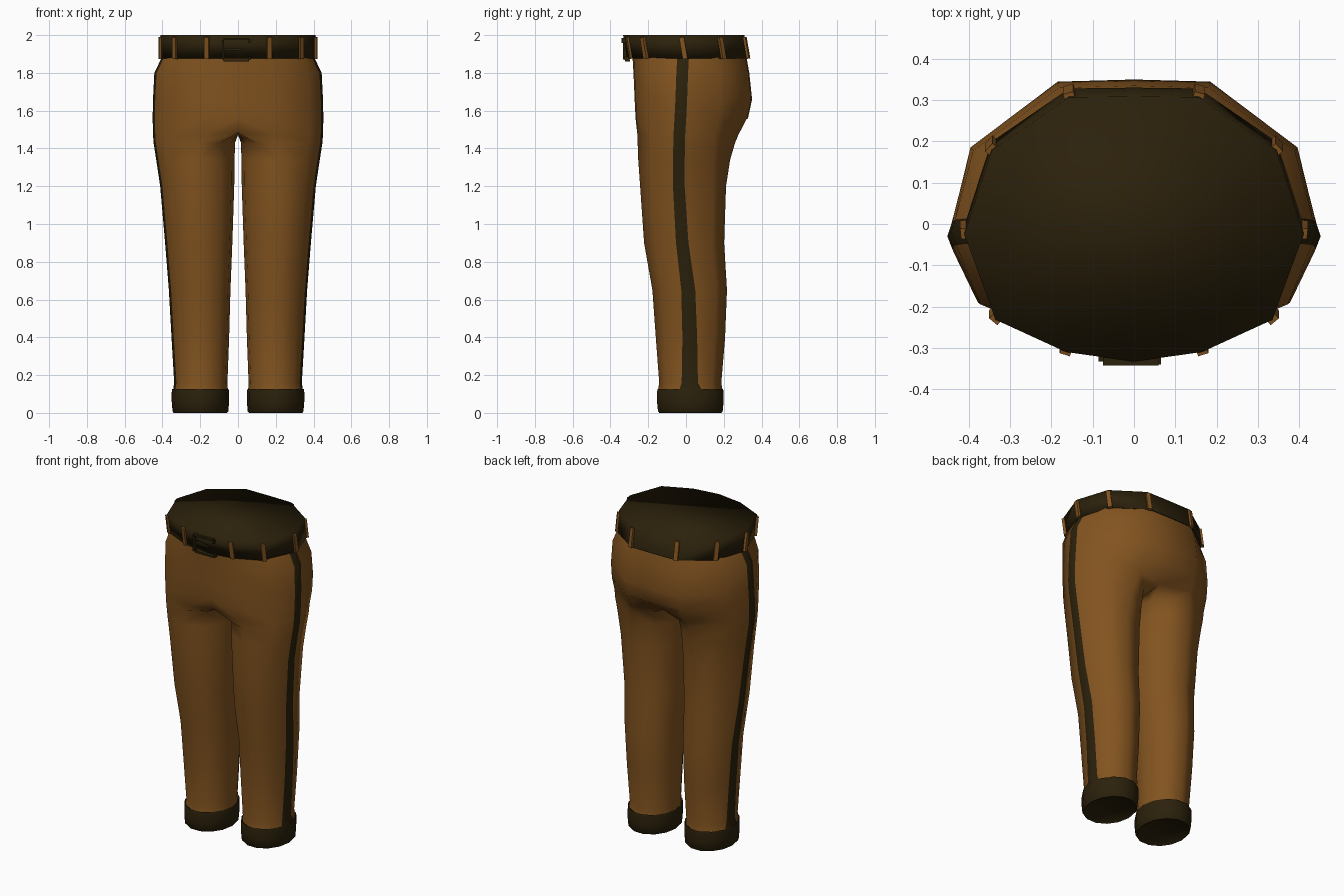
import bpy, bmesh, math
from mathutils import Vector, Matrix

if "Cube" in bpy.data.objects:
    bpy.data.objects.remove(bpy.data.objects["Cube"])


def material(name, rgb):
    m = bpy.data.materials.new(name)
    m.diffuse_color = (*rgb, 1)
    m.use_nodes = True
    m.node_tree.nodes["Principled BSDF"].inputs["Base Color"].default_value = m.diffuse_color
    return m


BROWN = material("brown cloth", (0.225, 0.088, 0.014))
DARK = material("dark brown trim", (0.024, 0.0148, 0.0034))


def finish(bm, name, mats, angle=40, mirror=False):
    bmesh.ops.recalc_face_normals(bm, faces=bm.faces)
    me = bpy.data.meshes.new(name)
    bm.to_mesh(me)
    bm.free()
    ob = bpy.data.objects.new(name, me)
    bpy.context.collection.objects.link(ob)
    for m in mats:
        me.materials.append(m)
    bpy.ops.object.select_all(action='DESELECT')
    bpy.context.view_layer.objects.active = ob
    ob.select_set(True)
    bpy.ops.object.shade_smooth_by_angle(angle=math.radians(angle))
    if mirror:
        mod = ob.modifiers.new("mirror", 'MIRROR')
        mod.merge_threshold = 0.002
    return ob


def bridge(bm, a, b, closed):
    n = len(a)
    faces = []
    for i in range(n if closed else n - 1):
        j = (i + 1) % n
        faces.append(bm.faces.new((a[i], a[j], b[j], b[i])))
    return faces


def loft(bm, rows, cap=False):
    rings = [[bm.verts.new(p) for p in r] for r in rows]
    for a, b in zip(rings, rings[1:]):
        bridge(bm, a, b, True)
    if cap:
        bm.faces.new(rings[-1])


# Trousers: half hip shell, splitting into one leg, mirrored
def stripe_points(xo, s, w, z):
    return [(xo - 0.012, s - w, z), (xo, s, z), (xo - 0.01, s + w, z)]


def hip_row(z, f, b, xo, s):
    front = [(0, f, z), (0.42 * xo, 0.98 * f, z), (0.84 * xo, 0.7 * f, z)]
    back = [(0.88 * xo, 0.53 * b, z), (0.41 * xo, 0.985 * b, z), (0, b, z)]
    return front + stripe_points(xo, s, 0.031, z) + back


def leg_row(z, f, b, xo, xi, s, w, hip_mix=0):
    cx, rx, cy, ry = (xo + xi) / 2, (xo - xi) / 2, (f + b) / 2, (b - f) / 2

    def at(angles):
        return [(cx + rx * math.cos(math.radians(a)),
                 cy + ry * math.sin(math.radians(a)), z) for a in angles]
    row = at((-130, -88, -45)) + stripe_points(xo, s, w, z) + at((45, 88, 130, 157, 180, 203))
    hip = hip_row(z, f, b, xo, s)
    for i in (1, 2, 6, 7):  # upper leg keeps some of the hip outline
        row[i] = tuple(Vector(row[i]).lerp(Vector(hip[i]), hip_mix))
    return row


hips = [hip_row(*r) for r in (
    (1.895, -0.284, 0.318, 0.397, -0.015),
    (1.80, -0.278, 0.335, 0.443, -0.02),
    (1.66, -0.272, 0.35, 0.45, -0.025),
    (1.56, -0.267, 0.328, 0.452, -0.03))]
crotch = hip_row(1.475, -0.263, 0.283, 0.45, -0.035)
crotch[0] = (0, -0.238, 1.485)
crotch[8] = (0, 0.225, 1.48)
crotch += [(0, 0.12, 1.472), (0, 0.01, 1.476), (0, -0.1, 1.478)]
legs = [leg_row(*r) for r in (
    (1.43, -0.260, 0.263, 0.447, 0.016, -0.036, 0.031, 0.75),
    (1.34, -0.255, 0.235, 0.433, 0.018, -0.038, 0.031, 0.4),
    (1.20, -0.243, 0.212, 0.412, 0.020, -0.038, 0.031),
    (0.90, -0.222, 0.202, 0.386, 0.030, -0.020, 0.033),
    (0.65, -0.178, 0.217, 0.366, 0.040, 0.012, 0.037),
    (0.40, -0.160, 0.207, 0.352, 0.047, 0.020, 0.039),
    (0.16, -0.142, 0.187, 0.338, 0.056, 0.020, 0.043),
    (0.11, -0.150, 0.195, 0.345, 0.053, 0.025, 0.065))]

bm = bmesh.new()
rings = [[bm.verts.new(p) for p in r] for r in hips + [crotch] + legs]
for k, (a, b) in enumerate(zip(rings, rings[1:])):
    open_row = k < len(hips)
    faces = bridge(bm, a[:9], b[:9], False) if open_row else bridge(bm, a, b, True)
    for f in (faces[3], faces[4]):  # side stripe columns
        f.material_index = 1
trousers = finish(bm, "trousers", [BROWN, DARK], 85, True)

# Rolled hems with closed soles
bm = bmesh.new()
hem = []
for s, z in ((0.93, 0.122), (0.98, 0.127), (1.0, 0.11), (1.0, 0.06),
             (0.97, 0.008), (0.93, 0.0), (0.88, 0.008)):
    hem.append([(0.199 + 0.152 * s * math.cos(i * math.tau / 14),
                 0.023 + 0.181 * s * math.sin(i * math.tau / 14), z) for i in range(14)])
loft(bm, hem, cap=True)
finish(bm, "hem", [DARK], 60, True)

# Belt: leaning band closed flush at the top, with soft shading over the rim
half = [(0.165, -0.31), (0.335, -0.232), (0.411, -0.025), (0.345, 0.178), (0.157, 0.307)]
outline = [(0, -0.333)] + half + [(0, 0.309)] + [(-x, y) for x, y in reversed(half)]


def belt_row(s, z):
    return [(x * s, y * s + (2.0 - z) * 0.17, z) for x, y in outline]


bm = bmesh.new()
loft(bm, [belt_row(0.96, 1.882), belt_row(1, 1.875), belt_row(1, 2.0)], cap=True)
finish(bm, "belt", [DARK], 120)


def add_box(bm, centre, size, turn=None):
    m = Matrix.Translation(centre) @ (turn or Matrix()) @ Matrix.Diagonal((*size, 1))
    bmesh.ops.create_cube(bm, size=1, matrix=m)


# Belt loops at the belt corners
bm = bmesh.new()
lean = Matrix.Rotation(math.atan(0.17), 4, 'X')
for x, y in half:
    out = Vector((x / 0.17, y / 0.1, 0)).normalized()
    turn = Matrix.Rotation(math.atan2(out.y, out.x), 4, 'Z')
    add_box(bm, Vector((x, y + 0.0115, 1.932)) - out * 0.001, (0.02, 0.026, 0.116), lean @ turn)
finish(bm, "belt_loops", [BROWN], 30, True)

# Buckle frame and prong
bm = bmesh.new()
for x, z, w, h in ((-0.008, 1.980, 0.135, 0.011), (-0.008, 1.866, 0.135, 0.012),
                   (-0.080, 1.923, 0.012, 0.104), (-0.02, 1.925, 0.09, 0.011),
                   (0.060, 1.968, 0.011, 0.02), (0.060, 1.878, 0.011, 0.02)):
    add_box(bm, (x, -0.333 + (2.0 - z) * 0.17, z), (w, 0.026, h))
finish(bm, "buckle", [DARK], 30)
